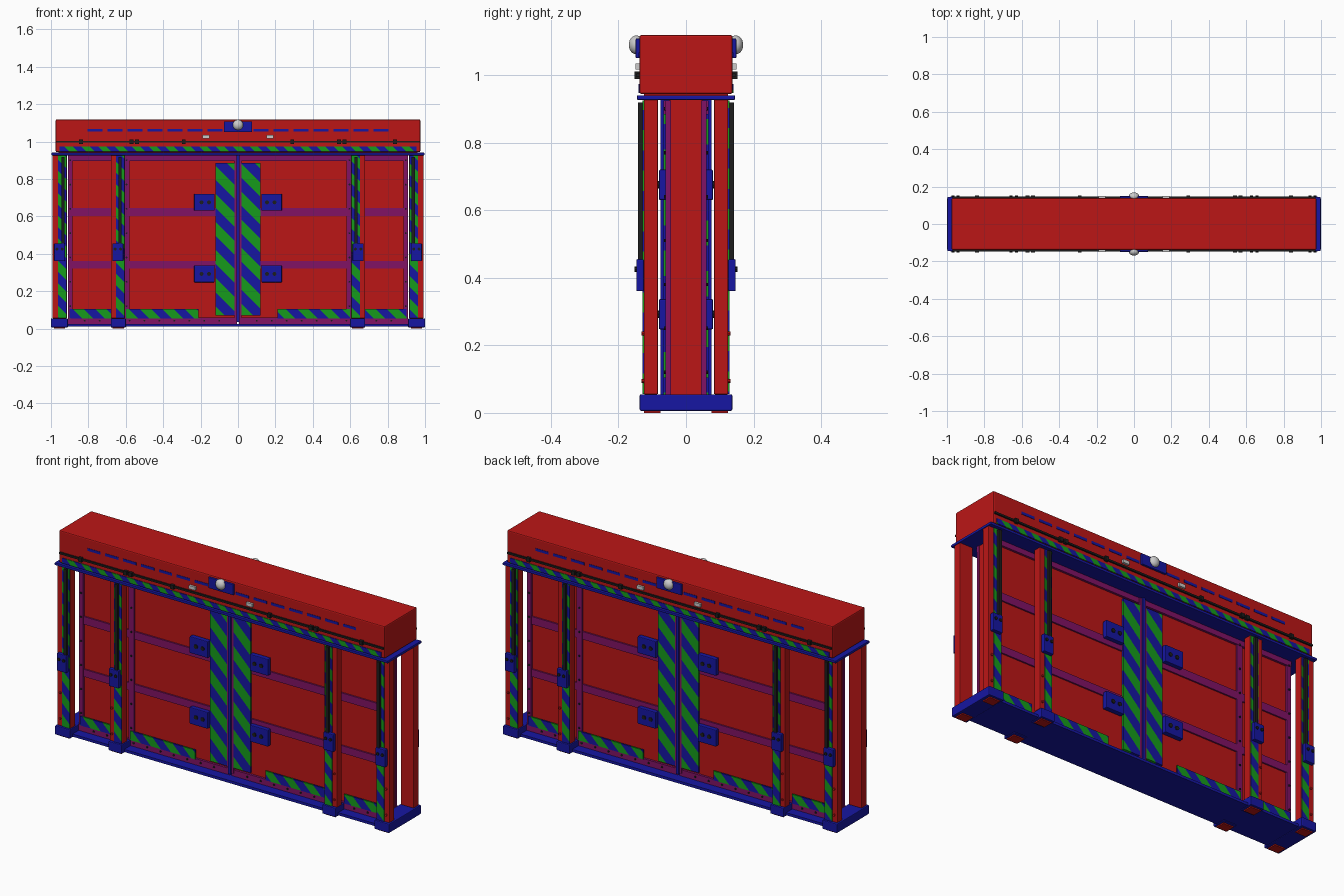
import bpy, bmesh, math
from mathutils import Vector, Matrix

if "Cube" in bpy.data.objects:
    bpy.data.objects.remove(bpy.data.objects["Cube"])

COL = {
    "red": (0.5, 0.008, 0.008), "blue": (0.008, 0.008, 0.36), "green": (0.008, 0.33, 0.012),
    "purple": (0.22, 0.006, 0.13), "black": (0.012, 0.012, 0.012),
}
MAT = {}
for n, c in COL.items():
    MAT[n] = bpy.data.materials.new(n)
    MAT[n].diffuse_color = (*c, 1)

HALF_TURN = Matrix.Rotation(math.pi, 4, 'Z')


def finish(name, bm, cols, bevel=0, smooth=False):
    me = bpy.data.meshes.new(name)
    bm.to_mesh(me)
    bm.free()
    for c in cols:
        me.materials.append(MAT[c])
    ob = bpy.data.objects.new(name, me)
    bpy.context.collection.objects.link(ob)
    if bevel:
        m = ob.modifiers.new("bevel", 'BEVEL')
        m.width, m.segments = bevel, 2
    if smooth:
        for p in me.polygons:
            p.use_smooth = True
    return ob


def both_sides(bm):
    """Repeat front geometry on the back by a half turn."""
    d = bmesh.ops.duplicate(bm, geom=bm.verts[:] + bm.edges[:] + bm.faces[:])
    vs = [g for g in d["geom"] if isinstance(g, bmesh.types.BMVert)]
    bmesh.ops.transform(bm, matrix=HALF_TURN, verts=vs)


def boxes(name, col, ranges, mirror=False, turn=False, bevel=0):
    """Boxes given as (x0, x1, y0, y1, z0, z1)."""
    bm = bmesh.new()
    for x0, x1, y0, y1, z0, z1 in ranges:
        for s in ((1, -1) if mirror else (1,)):
            m = Matrix.Translation((s * (x0 + x1) / 2, (y0 + y1) / 2, (z0 + z1) / 2))
            m = m @ Matrix.Diagonal((x1 - x0, y1 - y0, z1 - z0, 1))
            bmesh.ops.create_cube(bm, size=1, matrix=m)
    if turn:
        both_sides(bm)
    return finish(name, bm, [col] if col else [], bevel)


def bolts(name, col, points, r, depth=0.008):
    """Short bolt heads facing the front, mirrored and repeated on the back."""
    bm = bmesh.new()
    for x, y, z in points:
        for s in ((1, -1) if x else (1,)):
            m = Matrix.Translation((s * x, y, z)) @ Matrix.Rotation(math.pi / 2, 4, 'X')
            bmesh.ops.create_cone(bm, cap_ends=True, segments=8, radius1=r, radius2=r,
                                  depth=depth, matrix=m)
    both_sides(bm)
    return finish(name, bm, [col])


def hazard(name, rects, y, pitch=0.06, thick=0.004):
    """Diagonally striped strips (x0, x1, z0, z1): a slab cut along slanted planes."""
    bm = bmesh.new()
    for x0, x1, z0, z1 in rects:
        m = Matrix.Translation(((x0 + x1) / 2, y, (z0 + z1) / 2))
        m = m @ Matrix.Diagonal((x1 - x0, thick, z1 - z0, 1))
        bmesh.ops.create_cube(bm, size=1, matrix=m)
    n = Vector((1, 0, 1))
    ks = [v.co.dot(n) / pitch for v in bm.verts]
    for k in range(math.floor(min(ks)), math.ceil(max(ks)) + 1):
        bmesh.ops.bisect_plane(bm, geom=bm.verts[:] + bm.edges[:] + bm.faces[:],
                               plane_co=(k * pitch, 0, 0), plane_no=n)
    for f in bm.faces:
        f.material_index = math.floor(f.calc_center_median().dot(n) / pitch) % 2
    both_sides(bm)
    return finish(name, bm, ["blue", "green"])


def mir(rects):
    return rects + [(-b, -a, c, d) for a, b, c, d in rects]


# base: plate, corner and inner feet, pads
boxes("base_plate", "blue", [(-0.99, 0.99, -0.115, 0.115, 0.01, 0.024)])
boxes("end_foot", "blue", [(0.91, 1.0, -0.137, 0.137, 0.006, 0.055)], mirror=True, bevel=0.004)
boxes("inner_foot", "blue", [(0.60, 0.68, -0.137, -0.06, 0.006, 0.055)], mirror=True, turn=True, bevel=0.004)
boxes("foot_pad", "red", [(0.925, 0.985, -0.125, -0.075, 0, 0.008),
                          (0.61, 0.67, -0.125, -0.075, 0, 0.008)], mirror=True, turn=True)

# gate leaves
boxes("gate_leaf", "red", [(0.006, 0.905, -0.05, 0.05, 0.024, 0.928)], mirror=True)
boxes("leaf_frame", "purple", [
    (0.885, 0.91, -0.06, -0.045, 0.05, 0.925), (0.58, 0.612, -0.06, -0.045, 0.05, 0.925),
    (0.006, 0.91, -0.062, -0.045, 0.024, 0.058), (0.006, 0.91, -0.062, -0.045, 0.897, 0.925),
    (0.12, 0.58, -0.058, -0.045, 0.603, 0.645), (0.12, 0.58, -0.058, -0.045, 0.32, 0.36),
    (0.612, 0.885, -0.058, -0.045, 0.603, 0.645), (0.612, 0.885, -0.058, -0.045, 0.32, 0.36),
], mirror=True, turn=True)
boxes("leaf_meeting_edge", "purple", [(0.006, 0.02, -0.066, -0.045, 0.04, 0.925)], mirror=True, turn=True)
boxes("centre_strip", "blue", [(-0.008, 0.008, -0.075, 0.075, 0.035, 0.928)])

# posts, with the narrow stripe on the inner side
boxes("post", "red", [(0.915, 0.993, -0.125, -0.083, 0.055, 0.93),
                      (0.605, 0.68, -0.125, -0.083, 0.055, 0.93)], mirror=True, turn=True, bevel=0.003)
hazard("post_stripes", mir([(0.918, 0.963, 0.056, 0.925), (0.608, 0.652, 0.056, 0.925)]), -0.126)
hazard("leaf_stripes", mir([(0.02, 0.12, 0.07, 0.885)]), -0.06, 0.075, 0.012)
hazard("kick_stripes", mir([(0.21, 0.60, 0.055, 0.105), (0.68, 0.90, 0.055, 0.105)]), -0.062, 0.06, 0.008)

# sliding rods with clamps
boxes("rod", "black", [(0.927, 0.945, -0.142, -0.128, 0.44, 0.918),
                       (0.622, 0.64, -0.142, -0.128, 0.44, 0.918)], mirror=True, turn=True)
boxes("rod_clamp", "blue", [(0.925, 0.983, -0.147, -0.125, 0.36, 0.455),
                            (0.613, 0.672, -0.147, -0.125, 0.36, 0.455)], mirror=True, turn=True, bevel=0.004)
bolts("clamp_bolt", "black", [(x, -0.149, z) for x in (0.94, 0.968, 0.628, 0.657)
                              for z in (0.425,)], 0.008)

# latch plates beside the centre stripes
boxes("latch_plate", "blue", [(0.125, 0.235, -0.08, -0.053, z, z + 0.09)
                              for z in (0.247, 0.63)], mirror=True, turn=True, bevel=0.004)
bolts("latch_bolt", "black", [(x, -0.081, z) for x in (0.155, 0.195) for z in (0.292, 0.675)], 0.011)
bolts("frame_bolt", "black", [(x, -0.061, 0.12 + 0.13 * i) for x in (0.897, 0.596) for i in range(7)]
      + [(0.1 + 0.08 * i, -0.063, 0.042) for i in range(10)], 0.005)
bolts("post_bolt", "red", [(x, -0.127, z) for x in (0.975, 0.666) for z in (0.095, 0.235)], 0.006, 0.01)

# header: plate, box, band of stripes
boxes("header_plate", "blue", [(-0.997, 0.997, -0.145, 0.145, 0.926, 0.94)], bevel=0.003)
boxes("header_neck", "red", [(-0.96, 0.96, -0.125, 0.125, 0.938, 0.95)])
boxes("header_box", "red", [(-0.975, 0.975, -0.138, 0.138, 0.944, 1.118)], bevel=0.006)
hazard("header_stripes", [(-0.955, 0.955, 0.946, 0.974)], -0.139, 0.045)

# black rail with clips
boxes("header_rail", "black", [(-0.97, 0.97, -0.146, -0.137, 0.994, 1.004)], turn=True)
boxes("rail_clip", "black", [(x, x + 0.02, -0.153, -0.137, 0.988, 1.01)
                             for x in (0.28, 0.53, 0.56, 0.83)], mirror=True, turn=True)

# blue slot marks, grey lugs, lamp on its bracket
boxes("slot_mark", "blue", [(0.085 + 0.107 * i - 0.002, 0.162 + 0.107 * i, -0.14, -0.135, 1.053, 1.067)
                            for i in range(7)], mirror=True, turn=True)
boxes("grey_lug", None, [(0.152, 0.19, -0.15, -0.137, 1.016, 1.034)], mirror=True, turn=True)
boxes("lamp_bracket", "blue", [(-0.075, 0.075, -0.149, -0.13, 1.05, 1.108)], turn=True, bevel=0.003)
bm = bmesh.new()
bmesh.ops.create_uvsphere(bm, u_segments=24, v_segments=12, radius=0.028,
                          matrix=Matrix.Translation((0, -0.147, 1.089)) @ Matrix.Diagonal((1, 0.8, 1, 1)))
both_sides(bm)
finish("lamp", bm, [], smooth=True)

for m in bpy.data.materials:
    if m.users and not m.is_grease_pencil:
        m.use_nodes = True
        m.node_tree.nodes["Principled BSDF"].inputs["Base Color"].default_value = m.diffuse_color
